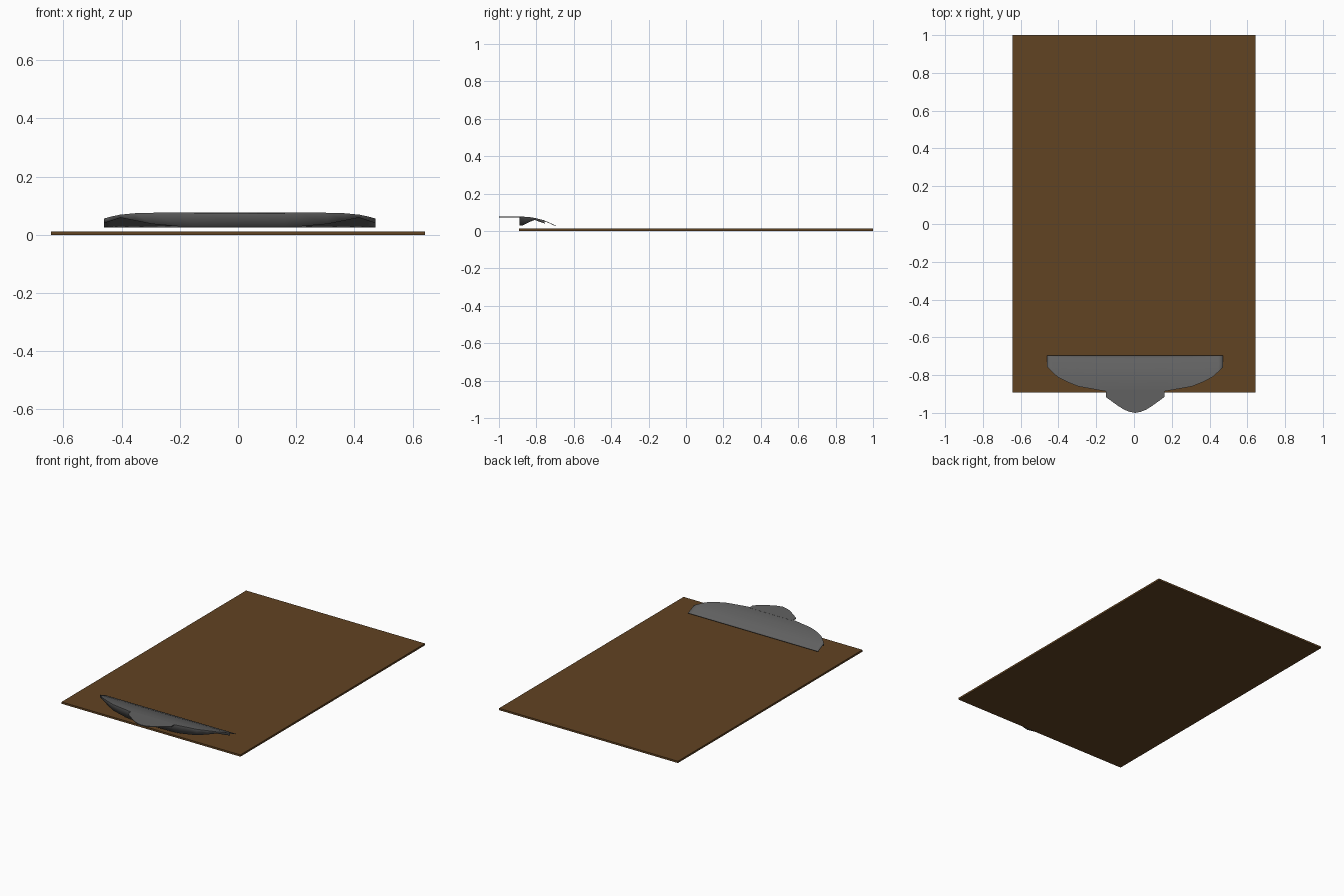
import bpy, bmesh

if "Cube" in bpy.data.objects:
    bpy.data.objects.remove(bpy.data.objects["Cube"])

CX = 0.006           # clip is slightly off centre
BACK_Y = -0.695      # gripping edge of the clip


def material(name, rgb):
    m = bpy.data.materials.new(name)
    m.diffuse_color = (*rgb, 1)
    m.use_nodes = True
    m.node_tree.nodes["Principled BSDF"].inputs["Base Color"].default_value = m.diffuse_color
    return m


def make_object(name, bm, mat):
    bmesh.ops.recalc_face_normals(bm, faces=bm.faces)
    me = bpy.data.meshes.new(name)
    bm.to_mesh(me)
    bm.free()
    ob = bpy.data.objects.new(name, me)
    bpy.context.collection.objects.link(ob)
    me.materials.append(mat)
    return ob


def lerp(table, v):
    for (a, p), (b, q) in zip(table, table[1:]):
        if v <= b:
            return p + (q - p) * (v - a) / (b - a)
    return table[-1][1]


brown = material("board_brown", (0.12, 0.056, 0.016))
steel = material("clip_grey", (0.12, 0.12, 0.12))

# Flat board
bm = bmesh.new()
bmesh.ops.create_cube(bm, size=1)
for v in bm.verts:
    v.co = (v.co.x * 1.284, v.co.y * 1.892 + 0.054, (v.co.z + 0.5) * 0.012)
make_object("board", bm, brown)

# Clip profile (y, z) and half stations (x, front y, skirt bottom z)
profile = [(-1.0, 0.077), (-0.88, 0.077), (-0.83, 0.0735), (-0.79, 0.065),
           (-0.76, 0.057), (-0.73, 0.044), (BACK_Y, 0.028)]
half = [(0.0, -0.89, 0.028), (0.155, -0.886, 0.028), (0.2, -0.878, 0.028),
        (0.3, -0.86, 0.037), (0.36, -0.836, 0.049), (0.41, -0.81, 0.059),
        (0.44, -0.783, 0.049), (0.466, -0.757, 0.04)]
stations = [(-x, y, z) for x, y, z in half[:0:-1]] + half

# Clip plate curving down to the board, with a skirt folded down in front
bm = bmesh.new()
steps = 9
columns = []
for x, y_front, z_skirt in stations:
    col = []
    for i in range(steps + 1):
        y = BACK_Y + (y_front - BACK_Y) * i / steps
        col.append(bm.verts.new((x + CX, y, lerp(profile, y))))
    z_skirt = min(z_skirt, col[-1].co.z - 0.004)
    col.append(bm.verts.new((x + CX, y_front, z_skirt)))
    columns.append(col)
for a, b in zip(columns, columns[1:]):
    for i in range(steps + 1):
        bm.faces.new((a[i], a[i + 1], b[i + 1], b[i]))
clip = make_object("clip_plate", bm, steel)
if clip.data.polygons[len(clip.data.polygons) // 2].normal.z < 0:
    clip.data.flip_normals()
solid = clip.modifiers.new("thickness", 'SOLIDIFY')
solid.thickness = 0.003
solid.offset = -1

# Thumb tab sticking out past the board
tab = [(0.155, -0.875), (0.155, -0.916), (0.125, -0.938), (0.09, -0.963),
       (0.06, -0.982), (0.03, -0.994), (0.0, -1.0)]
outline = tab + [(-x, y) for x, y in tab[-2::-1]]
bm = bmesh.new()
face = bm.faces.new([bm.verts.new((x + CX, y, 0.072)) for x, y in outline])
ext = bmesh.ops.extrude_face_region(bm, geom=[face])
for v in ext["geom"]:
    if isinstance(v, bmesh.types.BMVert):
        v.co.z = 0.077
make_object("thumb_tab", bm, steel)

# Smooth the curved plate, keeping folds sharp
bpy.ops.object.select_all(action='DESELECT')
clip.select_set(True)
bpy.context.view_layer.objects.active = clip
bpy.ops.object.shade_smooth_by_angle(angle=0.52)
